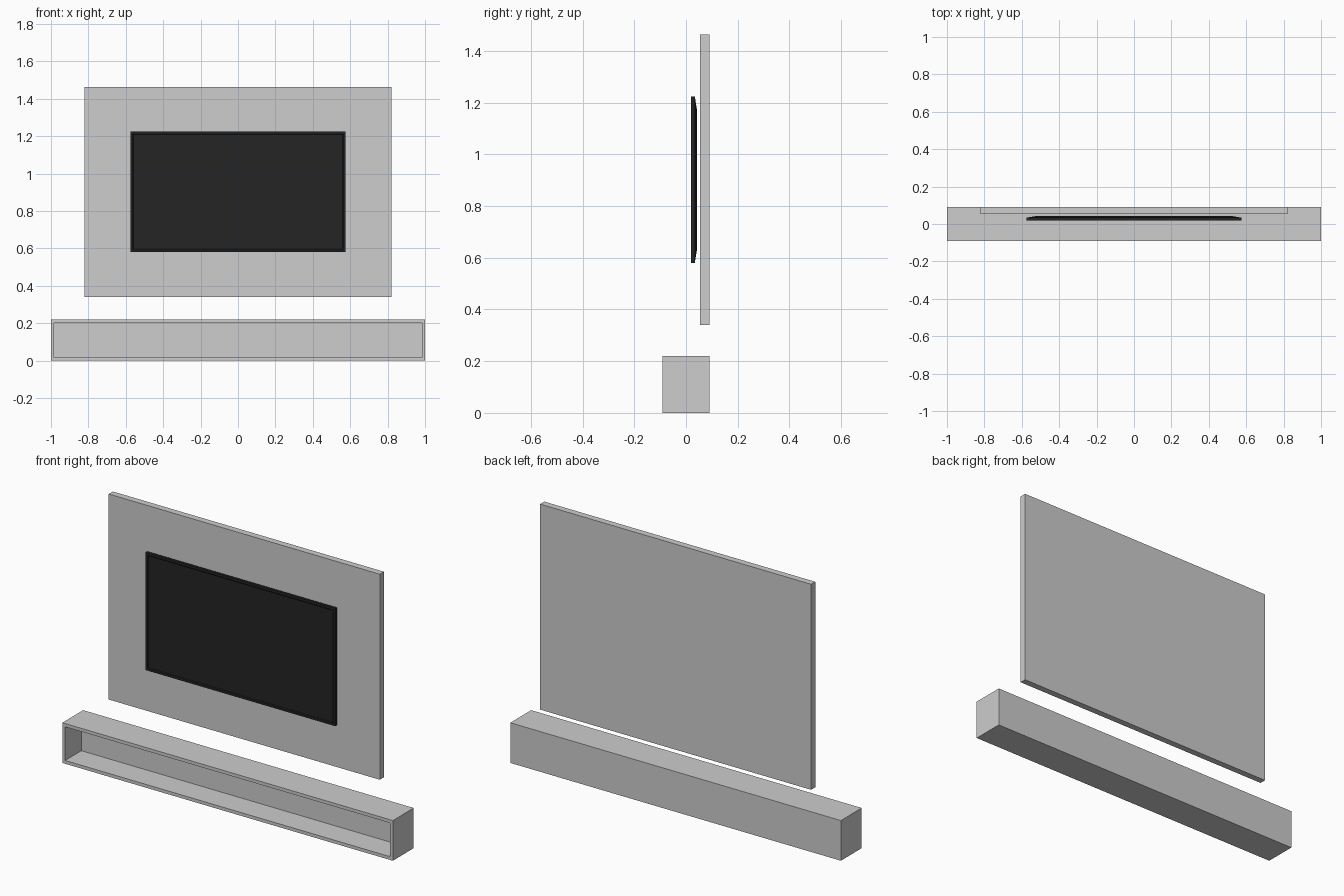
import bpy
import bmesh

cube = bpy.data.objects.get("Cube")
if cube:
    bpy.data.objects.remove(cube, do_unlink=True)


def make_material(name, value):
    mat = bpy.data.materials.new(name)
    mat.use_nodes = True
    colour = (value, value, value, 1.0)
    mat.diffuse_color = colour
    mat.node_tree.nodes["Principled BSDF"].inputs["Base Color"].default_value = colour
    return mat


def loft(name, rings, z_mid, mat):
    """Skin rectangles (half width, half height, y) in order and cap both ends."""
    bm = bmesh.new()
    loops = []
    for w, h, y in rings:
        corners = ((-w, -h), (w, -h), (w, h), (-w, h))
        loops.append([bm.verts.new((x, y, z_mid + z)) for x, z in corners])
    for a, b in zip(loops, loops[1:]):
        for i in range(4):
            j = (i + 1) % 4
            bm.faces.new((a[i], a[j], b[j], b[i]))
    bm.faces.new(loops[0])
    bm.faces.new(loops[-1])
    bmesh.ops.recalc_face_normals(bm, faces=bm.faces)
    mesh = bpy.data.meshes.new(name)
    bm.to_mesh(mesh)
    bm.free()
    mesh.materials.append(mat)
    obj = bpy.data.objects.new(name, mesh)
    bpy.context.collection.objects.link(obj)
    return obj


grey = make_material("light grey", 0.61)
black = make_material("soft black", 0.018)

# Open-fronted low cabinet: recess floor, front rim, outer shell, back
loft("cabinet", [(0.983, 0.092, 0.05), (0.983, 0.092, -0.09),
                 (1.0, 0.11, -0.09), (1.0, 0.11, 0.09)], 0.11, grey)

# Wall panel behind the screen
loft("wall_panel", [(0.82, 0.562, 0.054), (0.82, 0.562, 0.09)], 0.902, grey)

# Television: shallow recessed screen, bezel, thin edge, tapered back
loft("television", [(0.559, 0.306, 0.023), (0.563, 0.31, 0.02),
                    (0.575, 0.322, 0.02), (0.575, 0.322, 0.034),
                    (0.52, 0.267, 0.043)], 0.902, black)
